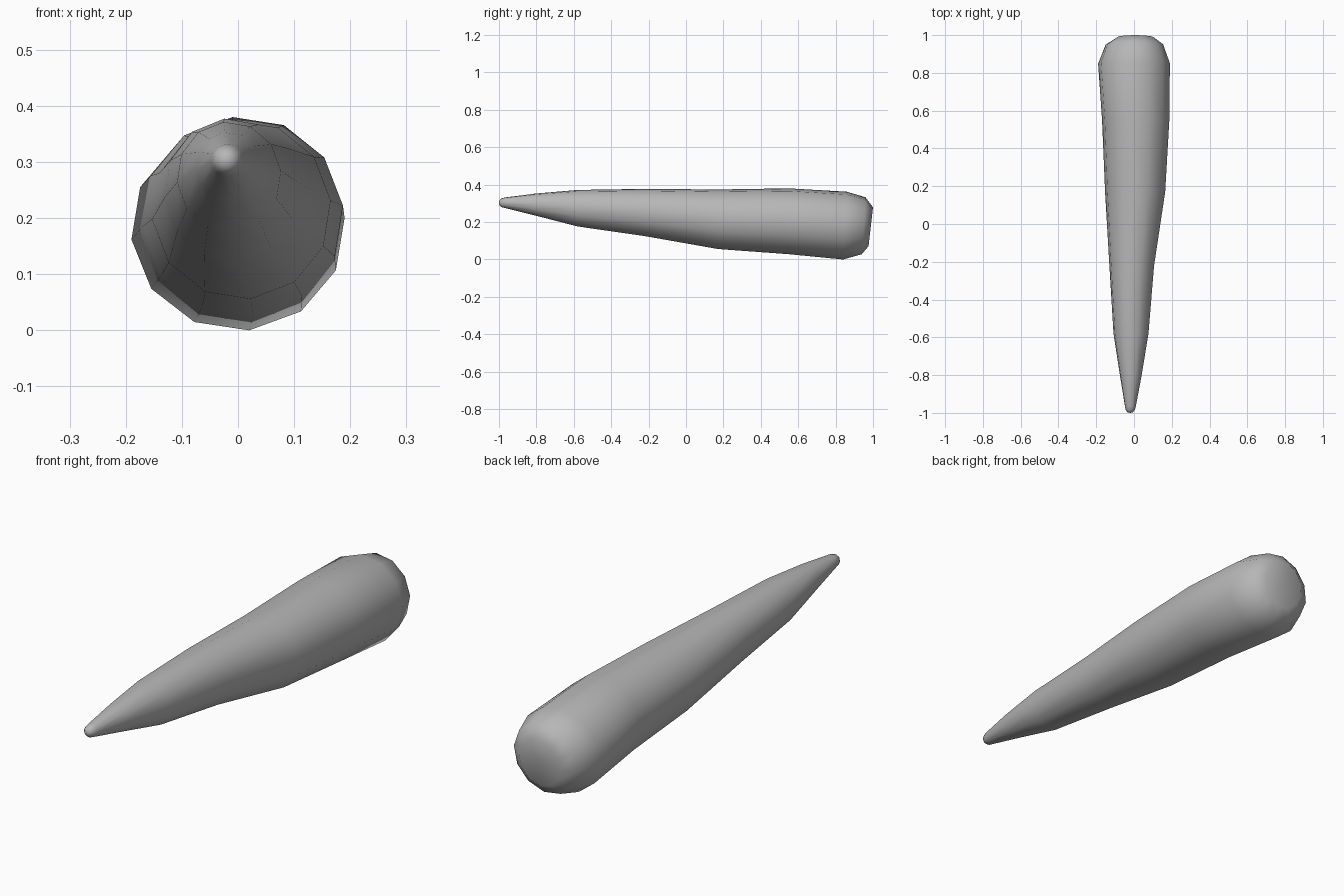
import bpy, bmesh
from math import cos, sin, radians

if "Cube" in bpy.data.objects:
    bpy.data.objects.remove(bpy.data.objects["Cube"])

SIDES = 12
# y, centre x, centre z, half width, half height, lean of the ring along y
rings = [
    (-0.998, -0.020, 0.303, 0.013, 0.013, 0.0),
    (-0.985, -0.020, 0.303, 0.024, 0.024, 0.0),
    (-0.965, -0.019, 0.303, 0.029, 0.029, 0.0),
    (-0.80, -0.017, 0.293, 0.058, 0.060, 0.0),
    (-0.58, -0.016, 0.274, 0.093, 0.098, 0.0),
    (-0.22, -0.012, 0.251, 0.119, 0.127, 0.0),
    (0.17, 0.006, 0.215, 0.160, 0.160, 0.0),
    (0.55, 0.009, 0.204, 0.179, 0.177, 0.0),
    (0.85, 0.000, 0.181, 0.191, 0.182, 0.01),
    (0.950, 0.002, 0.180, 0.153, 0.153, 0.01),
    (0.988, 0.006, 0.175, 0.098, 0.104, 0.012),
]

# Tapered, slightly crooked root lofted through the rings
bm = bmesh.new()
loops = []
for y, cx, cz, rx, rz, lean in rings:
    loop = []
    for i in range(SIDES):
        a = radians(6 + i * 360 / SIDES)
        loop.append(bm.verts.new((cx + rx * cos(a), y + lean * sin(a), cz + rz * sin(a))))
    loops.append(loop)
for lo, hi in zip(loops, loops[1:]):
    for i in range(SIDES):
        j = (i + 1) % SIDES
        bm.faces.new((lo[i], lo[j], hi[j], hi[i]))

# Tip and shallow dished end
for loop, co in ((loops[0], (-0.02, -1.0, 0.303)), (loops[-1], (0.006, 0.972, 0.175))):
    c = bm.verts.new(co)
    for i in range(SIDES):
        bm.faces.new((loop[i], loop[(i + 1) % SIDES], c))

bmesh.ops.recalc_face_normals(bm, faces=bm.faces)
for f in bm.faces:
    f.smooth = True
mesh = bpy.data.meshes.new("root_body")
bm.to_mesh(mesh)
bm.free()

# Darker grey skin
skin = bpy.data.materials.new("dark_grey")
skin.diffuse_color = (0.47, 0.47, 0.47, 1.0)
skin.use_nodes = True
skin.node_tree.nodes["Principled BSDF"].inputs["Base Color"].default_value = skin.diffuse_color
mesh.materials.append(skin)
bpy.context.collection.objects.link(bpy.data.objects.new("root_body", mesh))
